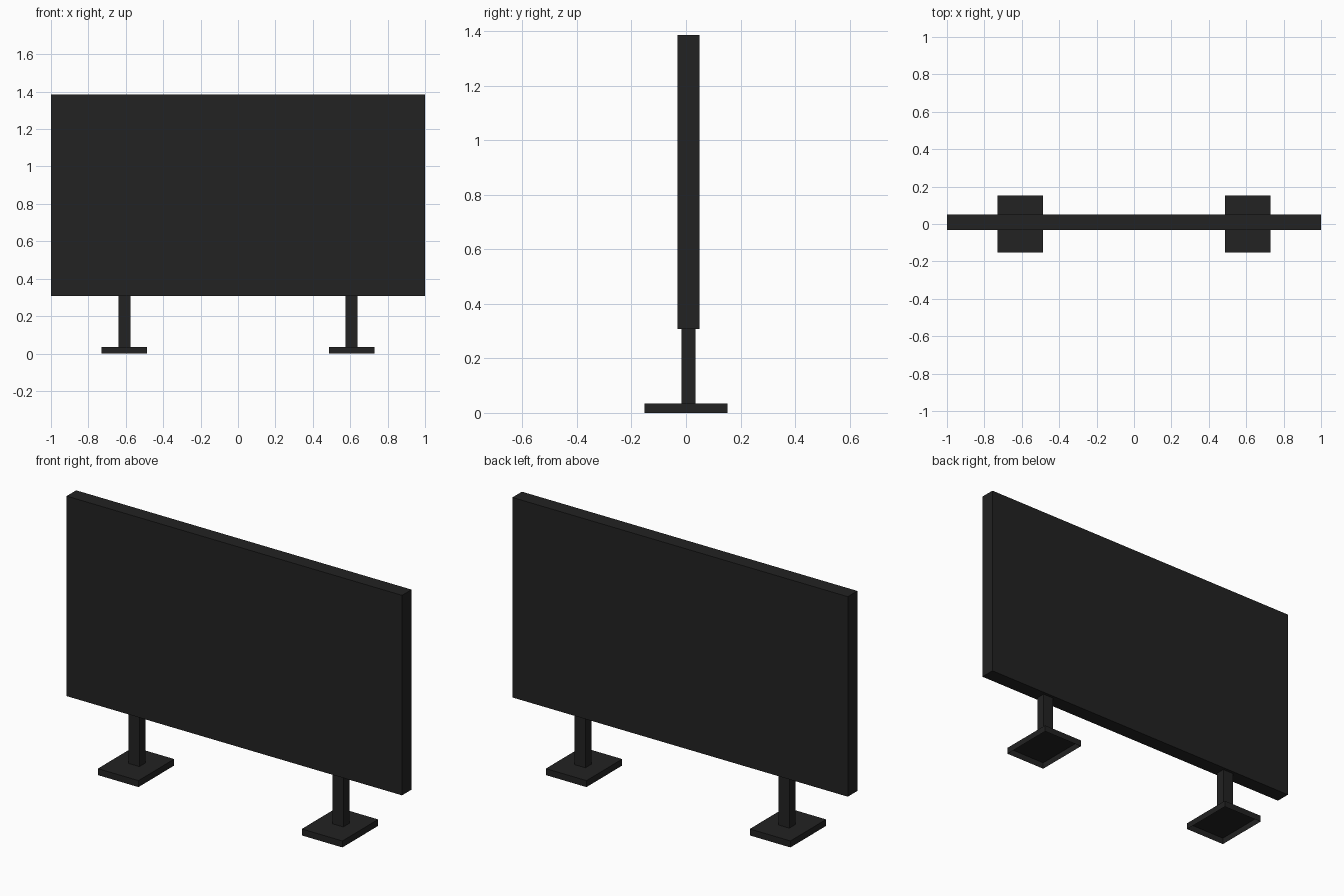
import bpy
import bmesh
from mathutils import Vector

if "Cube" in bpy.data.objects:
    bpy.data.objects.remove(bpy.data.objects["Cube"])

black = bpy.data.materials.new("matte_black")
black.diffuse_color = (0.016, 0.016, 0.016, 1)
black.use_nodes = True
black.node_tree.nodes["Principled BSDF"].inputs["Base Color"].default_value = black.diffuse_color


def box(name, lo, hi, open_bottom=False):
    """Axis-aligned box between two corners, optionally without its underside."""
    lo, hi = Vector(lo), Vector(hi)
    bm = bmesh.new()
    bmesh.ops.create_cube(bm, size=1)
    for v in bm.verts:
        v.co = Vector(c * s for c, s in zip(v.co, hi - lo))
    if open_bottom:
        bm.normal_update()
        under = [f for f in bm.faces if f.normal.z < -0.9]
        bmesh.ops.delete(bm, geom=under, context='FACES_ONLY')
    mesh = bpy.data.meshes.new(name)
    bm.to_mesh(mesh)
    bm.free()
    mesh.materials.append(black)
    obj = bpy.data.objects.new(name, mesh)
    obj.location = (lo + hi) / 2
    bpy.context.collection.objects.link(obj)
    return obj


# Large flat panel
box("panel", (-1, -0.031, 0.307), (1, 0.05, 1.385))

# Two stands: a square post on a hollow foot plate
for side, x in (("left", -0.608), ("right", 0.608)):
    box(side + "_post", (x - 0.032, -0.017, 0.035), (x + 0.032, 0.034, 0.307))
    box(side + "_foot", (x - 0.121, -0.152, 0), (x + 0.121, 0.152, 0.035), open_bottom=True)
